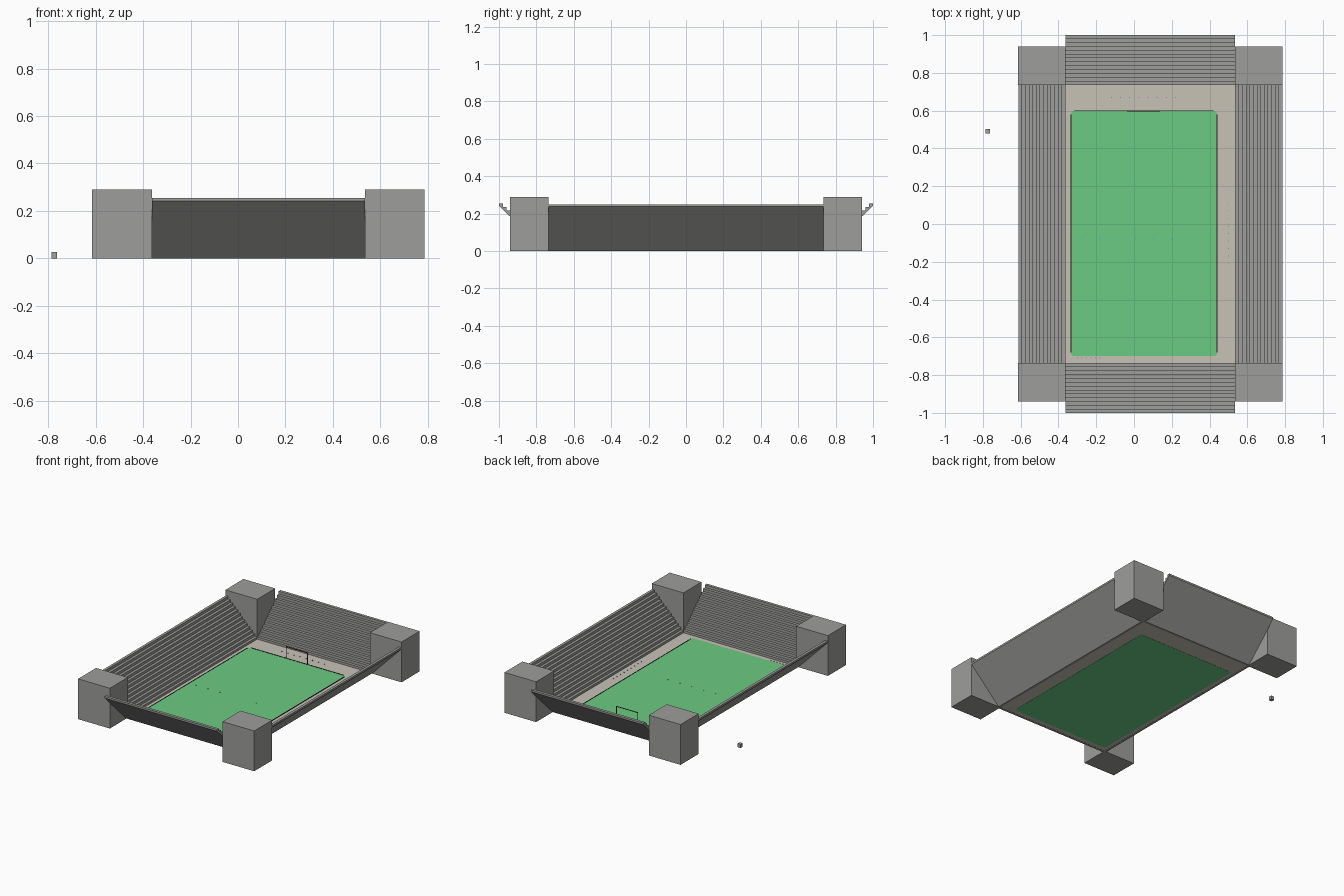
import bpy, bmesh, math
from mathutils import Matrix, Vector

if "Cube" in bpy.data.objects:
    bpy.data.objects.remove(bpy.data.objects["Cube"])


def material(name, rgb):
    m = bpy.data.materials.new(name)
    m.diffuse_color = (*rgb, 1)
    m.use_nodes = True
    m.node_tree.nodes["Principled BSDF"].inputs["Base Color"].default_value = m.diffuse_color
    return m


CONCRETE = material("concrete_grey", (0.34, 0.34, 0.33))
SAND = material("sand_beige", (0.58, 0.54, 0.47))
GRASS = material("grass_green", (0.15, 0.60, 0.23))
BLACK = material("line_black", (0.01, 0.01, 0.01))
MAROON = material("goal_maroon", (0.12, 0.04, 0.04))
BLUE = material("figure_blue", (0.2, 0.3, 0.65))


def finish(name, bm, mat):
    bmesh.ops.recalc_face_normals(bm, faces=bm.faces)
    me = bpy.data.meshes.new(name)
    bm.to_mesh(me)
    bm.free()
    me.materials.append(mat)
    ob = bpy.data.objects.new(name, me)
    bpy.context.collection.objects.link(ob)
    return ob


def boxes(name, spans, mat):
    """One object made of boxes given as (x0, x1, y0, y1, z0, z1)."""
    bm = bmesh.new()
    for x0, x1, y0, y1, z0, z1 in spans:
        mtx = Matrix.Translation(((x0 + x1) / 2, (y0 + y1) / 2, (z0 + z1) / 2))
        mtx = mtx @ Matrix.Diagonal((x1 - x0, y1 - y0, z1 - z0, 1))
        bmesh.ops.create_cube(bm, size=1, matrix=mtx)
    return finish(name, bm, mat)


def stand(name, depth, height, length, origin, angle, steps=13):
    """Stepped slab: rises along local +y, runs along local x."""
    d, r = depth / steps, height / steps
    prof = [(0, 0)]
    for i in range(steps):
        prof += [(i * d, (i + 1) * r), ((i + 1) * d, (i + 1) * r)]
    prof += [(depth, height - 0.013), (0.016, 0)]
    bm = bmesh.new()
    face = bm.faces.new([bm.verts.new((-length / 2, y, z)) for y, z in prof])
    ext = bmesh.ops.extrude_face_region(bm, geom=[face])
    verts = [v for v in ext["geom"] if isinstance(v, bmesh.types.BMVert)]
    bmesh.ops.translate(bm, verts=verts, vec=(length, 0, 0))
    bm.transform(Matrix.Translation(origin) @ Matrix.Rotation(angle, 4, 'Z'))
    return finish(name, bm, CONCRETE)


# Inner court limits
X0, X1, Y = -0.362, 0.535, 0.735
XC = (X0 + X1) / 2

# Ground and pitch (the pitch shows from below as well)
boxes("ground", [(X0, X1, -Y, Y, 0.001, 0.003)], SAND)
pitch = boxes("pitch", [(-0.335, 0.44, -0.70, 0.60, 0, 0.005)], GRASS)
bm = bmesh.new()
bm.from_mesh(pitch.data)
corners = [e for e in bm.edges if abs(e.verts[0].co.z - e.verts[1].co.z) > 0.001]
bmesh.ops.bevel(bm, geom=corners, offset=0.018, segments=2, profile=0.5, affect='EDGES')
bm.to_mesh(pitch.data)
bm.free()

# Border lines
boxes("pitch_lines", [(x - 0.002, x + 0.002, -0.68, 0.58, 0.001, 0.007) for x in (-0.334, 0.439)]
      + [(-0.315, 0.42, 0.597, 0.601, 0.001, 0.007)], BLACK)

# Goal frame at the back end
G0, G1, GY, GH, T = -0.035, 0.135, 0.598, 0.09, 0.002
boxes("goal_frame", [(x - T, x + T, GY - T, GY + T, 0, GH) for x in (G0, G1)]
      + [(G0 - T, G1 + T, GY - T, GY + T, GH - T, GH + T)], MAROON)

# Stands on four sides
stand("back_stand", 0.265, 0.255, X1 - X0, (XC, Y, 0), 0)
stand("front_stand", 0.265, 0.255, X1 - X0, (XC, -Y, 0), math.pi)
stand("left_stand", 0.25, 0.25, 2 * Y, (X0, 0, 0), math.pi / 2)
stand("right_stand", 0.25, 0.25, 2 * Y, (X1, 0, 0), -math.pi / 2)

# Corner towers
for side, xa, xb in (("left", -0.615, X0), ("right", X1, 0.787)):
    for end, s in (("front", -1), ("back", 1)):
        ya, yb = sorted((s * Y, s * 0.94))
        boxes(f"{end}_{side}_tower", [(xa, xb, ya, yb, 0, 0.29)], CONCRETE)

# Small block standing outside
boxes("outer_block", [(-0.787, -0.763, 0.479, 0.503, 0, 0.026)], CONCRETE)

# Tiny marks scattered in rows on the court: start, end, count
rows = [((-0.12, 0.67), (0.22, 0.67), 8), ((-0.28, -0.08), (0.20, -0.08), 6),
        ((-0.30, -0.71), (-0.18, -0.71), 6), ((0.50, -0.21), (0.50, 0.11), 9)]
marks = []
for a, b, n in rows:
    for i in range(n):
        p = Vector(a).lerp(Vector(b), i / (n - 1))
        marks.append((p.x - 0.003, p.x + 0.003, p.y - 0.002, p.y + 0.002, 0.002, 0.007))
boxes("court_marks", marks, BLUE)
